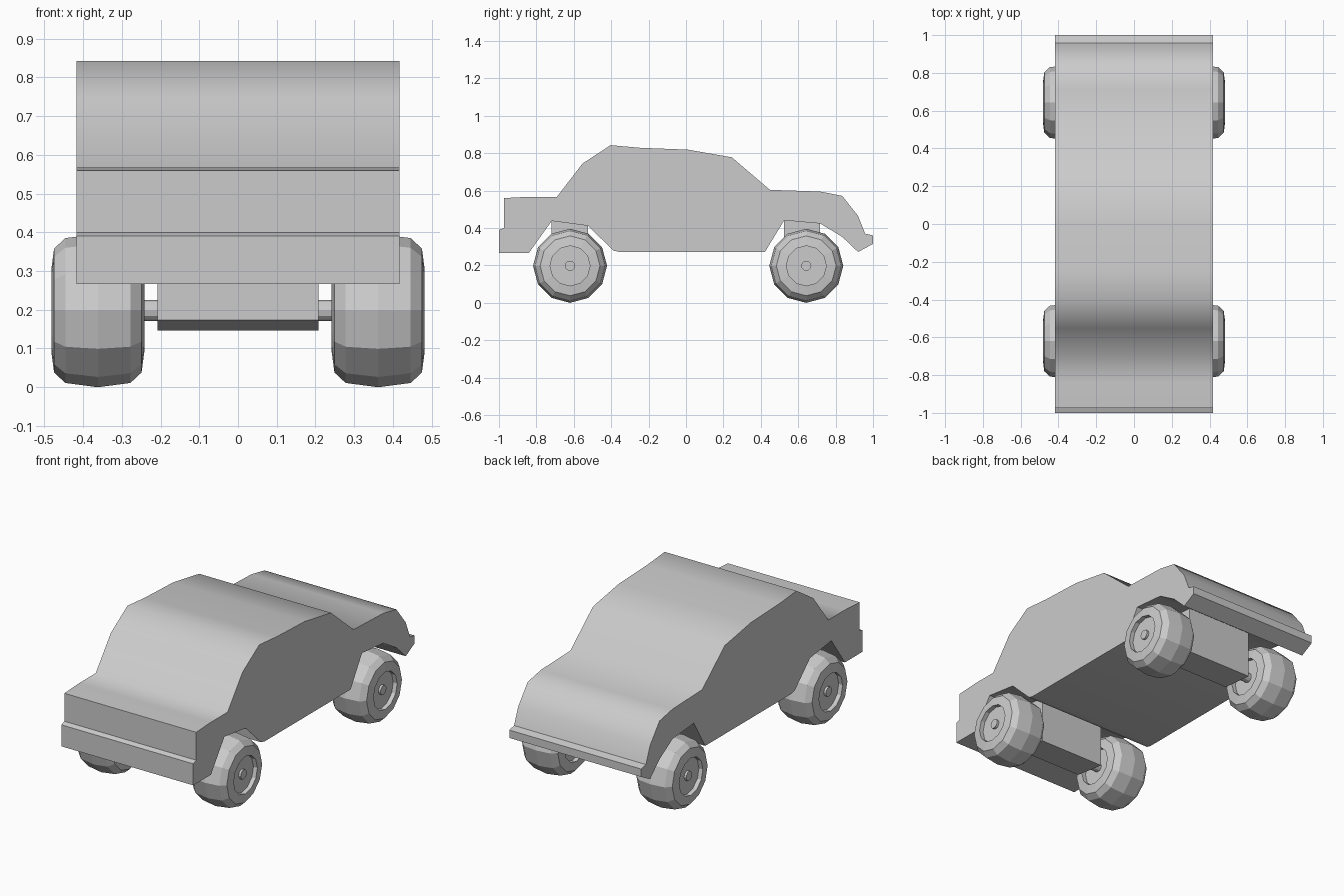
import bpy, bmesh
from math import cos, sin, tau, radians

if "Cube" in bpy.data.objects:
    bpy.data.objects.remove(bpy.data.objects["Cube"])


def make_object(name, bm):
    bmesh.ops.recalc_face_normals(bm, faces=bm.faces)
    mesh = bpy.data.meshes.new(name)
    bm.to_mesh(mesh)
    bm.free()
    obj = bpy.data.objects.new(name, mesh)
    bpy.context.collection.objects.link(obj)
    return obj


def extrude_profile(name, points, half_width):
    """Extrude a closed (y, z) outline symmetrically across x."""
    bm = bmesh.new()
    face = bm.faces.new([bm.verts.new((-half_width, y, z)) for y, z in points])
    new = bmesh.ops.extrude_face_region(bm, geom=[face])["geom"]
    verts = [v for v in new if isinstance(v, bmesh.types.BMVert)]
    bmesh.ops.translate(bm, verts=verts, vec=(2 * half_width, 0, 0))
    return make_object(name, bm)


def lathe(name, section, centre, sides=12):
    """Revolve an (x, radius) section around the x axis; ends are capped."""
    bm = bmesh.new()
    cx, cy, cz = centre
    rings = [[bm.verts.new((cx + x, cy + r * cos(tau * i / sides), cz + r * sin(tau * i / sides)))
              for i in range(sides)] for x, r in section]
    for a, b in zip(rings, rings[1:]):
        for i in range(sides):
            j = (i + 1) % sides
            bm.faces.new((a[i], a[j], b[j], b[i]))
    bm.faces.new(rings[0])
    bm.faces.new(rings[-1])
    return make_object(name, bm)


# Body shell, one side outline from front bumper over the roof to the tail
body = extrude_profile("body", [
    (-1.0, 0.267), (-1.0, 0.39), (-0.973, 0.40), (-0.973, 0.56), (-0.84, 0.567),
    (-0.69, 0.567), (-0.553, 0.745), (-0.403, 0.843), (-0.247, 0.829), (0.01, 0.819),
    (0.245, 0.778), (0.449, 0.604), (0.717, 0.595), (0.835, 0.572), (0.92, 0.465),
    (0.958, 0.37), (1.0, 0.36), (1.0, 0.315), (0.92, 0.272), (0.835, 0.353),
    (0.717, 0.424), (0.525, 0.441), (0.422, 0.272), (-0.355, 0.272), (-0.387, 0.279),
    (-0.525, 0.412), (-0.718, 0.438), (-0.84, 0.267)], 0.417)
bpy.context.view_layer.objects.active = body
body.select_set(True)
bpy.ops.object.shade_smooth_by_angle(angle=radians(53))
body.select_set(False)

# Tyre section with a shallow recessed hub on both sides
half_section = [(0.095, 0.0275), (0.095, 0.107), (0.12, 0.107), (0.113, 0.16), (0.084, 0.187)]
section = ([(-x, r) for x, r in half_section] + [(0, 0.198)] + half_section[::-1])

# Running gear: sloped mounting block, through axle and two wheels per end
for end, y, block in (
        ("front", -0.62, [(-0.718, 0.438), (-0.525, 0.412), (-0.525, 0.147), (-0.718, 0.173)]),
        ("rear", 0.643, [(0.525, 0.441), (0.717, 0.424), (0.717, 0.155), (0.525, 0.172)])):
    extrude_profile(end + "_axle_block", block, 0.208)
    lathe(end + "_axle", [(-0.47, 0.027), (0.47, 0.027)], (0, y, 0.198))
    for side, x in (("left", -0.362), ("right", 0.362)):
        lathe(f"{end}_{side}_wheel", section, (x, y, 0.198))
